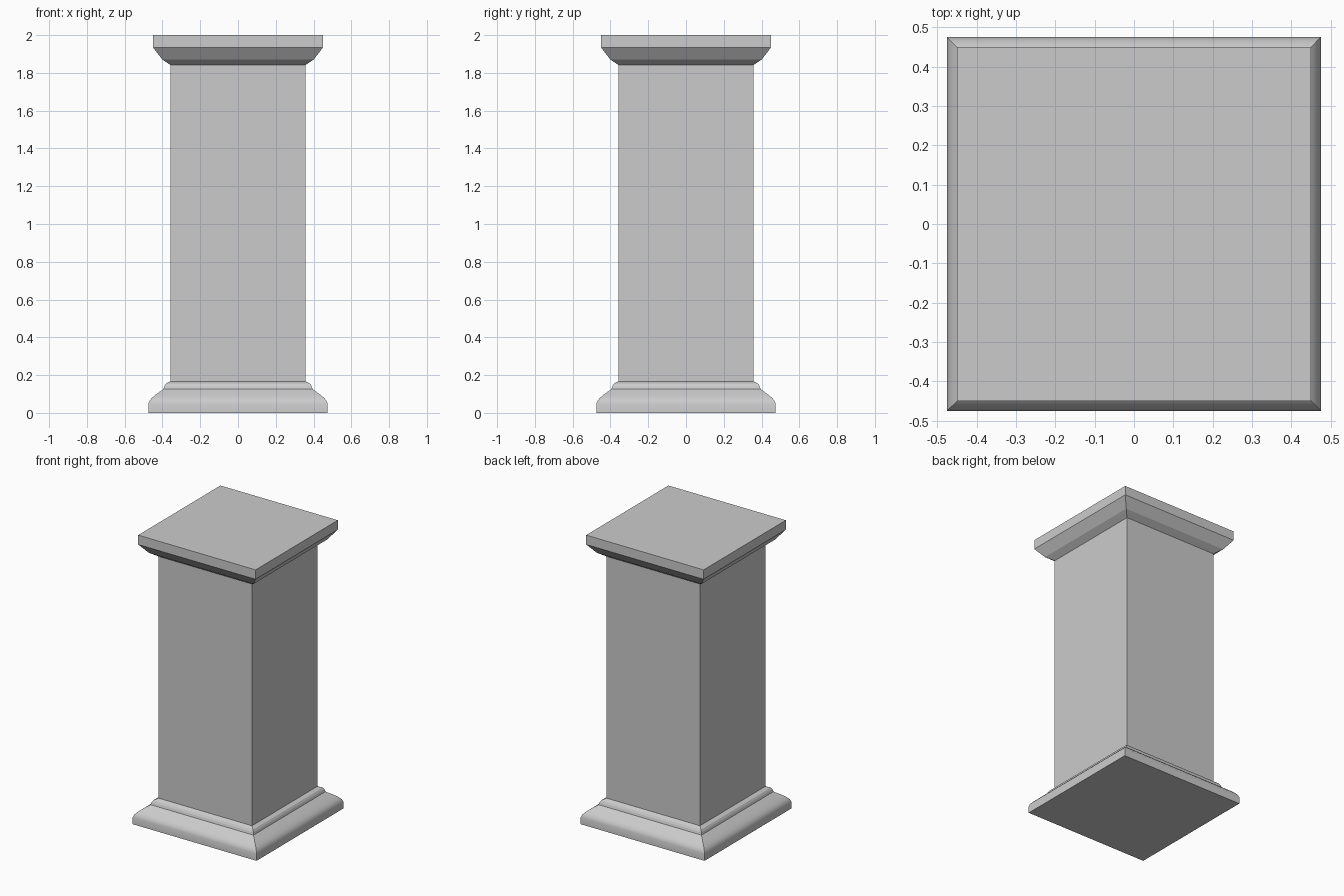
import bpy, bmesh

if "Cube" in bpy.data.objects:
    bpy.data.objects.remove(bpy.data.objects["Cube"])


def square_loft(name, profile, cap_bottom=False, cap_top=False, smooth_angle=None):
    """Sweep a (half width, height) profile around a square, with mitred corners."""
    bm = bmesh.new()
    rings = [[bm.verts.new((sx * r, sy * r, z))
              for sx, sy in ((-1, -1), (1, -1), (1, 1), (-1, 1))]
             for r, z in profile]
    for low, high in zip(rings, rings[1:]):
        for i in range(4):
            j = (i + 1) % 4
            bm.faces.new((low[i], low[j], high[j], high[i]))
    if cap_bottom:
        bm.faces.new(rings[0][::-1])
    if cap_top:
        bm.faces.new(rings[-1])
    mesh = bpy.data.meshes.new(name)
    bm.to_mesh(mesh)
    bm.free()
    obj = bpy.data.objects.new(name, mesh)
    bpy.context.collection.objects.link(obj)
    if smooth_angle:
        bpy.ops.object.select_all(action='DESELECT')
        obj.select_set(True)
        bpy.context.view_layer.objects.active = obj
        bpy.ops.object.shade_smooth_by_angle(angle=smooth_angle)
    return obj


# Rounded base moulding
square_loft("base_moulding",
            [(0.475, 0.0), (0.475, 0.048), (0.468, 0.065), (0.455, 0.08),
             (0.435, 0.097), (0.395, 0.126)],
            cap_bottom=True, smooth_angle=0.6)

# Small stepped collar between base and shaft
square_loft("base_collar", [(0.395, 0.126), (0.39, 0.142), (0.382, 0.155), (0.358, 0.167)])

# Plain square shaft
square_loft("shaft", [(0.358, 0.167), (0.358, 1.842)])

# Flared capital with flat top slab
square_loft("capital_flare", [(0.358, 1.842), (0.402, 1.872), (0.45, 1.935)])
square_loft("top_slab", [(0.45, 1.935), (0.45, 2.0)], cap_top=True)
